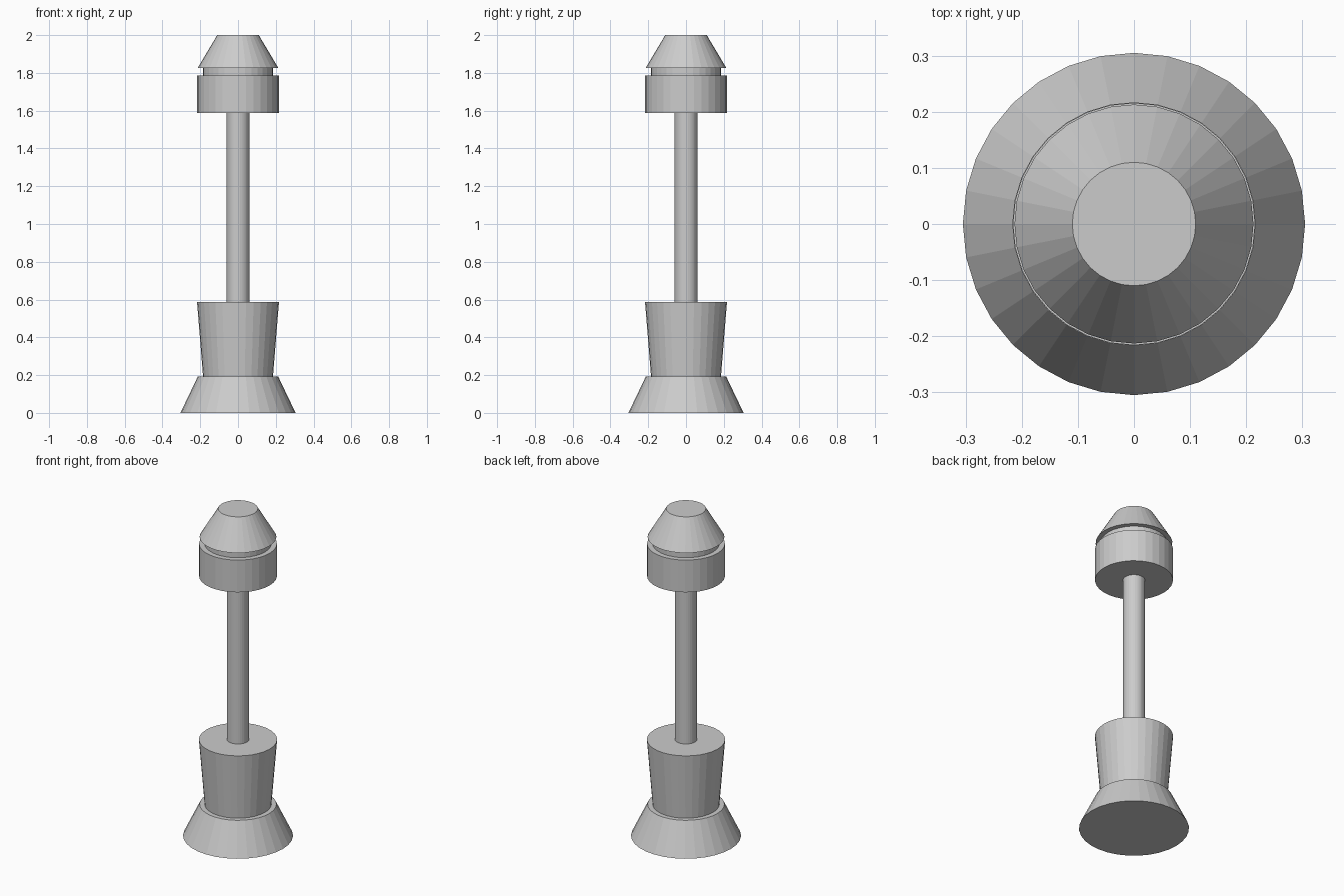
import bpy

if "Cube" in bpy.data.objects:
    bpy.data.objects.remove(bpy.data.objects["Cube"])

SIDES = 32


def frustum(name, z0, z1, r0, r1):
    """Flat-shaded closed frustum between two heights."""
    bpy.ops.mesh.primitive_cone_add(
        vertices=SIDES, radius1=r0, radius2=r1, depth=z1 - z0,
        location=(0, 0, (z0 + z1) / 2))
    bpy.context.object.name = name
    bpy.context.object.data.name = name


# name, bottom z, top z, bottom radius, top radius
parts = [
    ("flared_foot", 0.0, 0.192, 0.305, 0.213),
    ("tapered_body", 0.192, 0.588, 0.185, 0.217),
    ("shaft", 0.588, 1.588, 0.061, 0.061),
    ("drum", 1.588, 1.785, 0.216, 0.216),
    ("neck", 1.785, 1.827, 0.185, 0.185),
    ("cone_cap", 1.827, 2.0, 0.213, 0.11),
]
for part in parts:
    frustum(*part)
